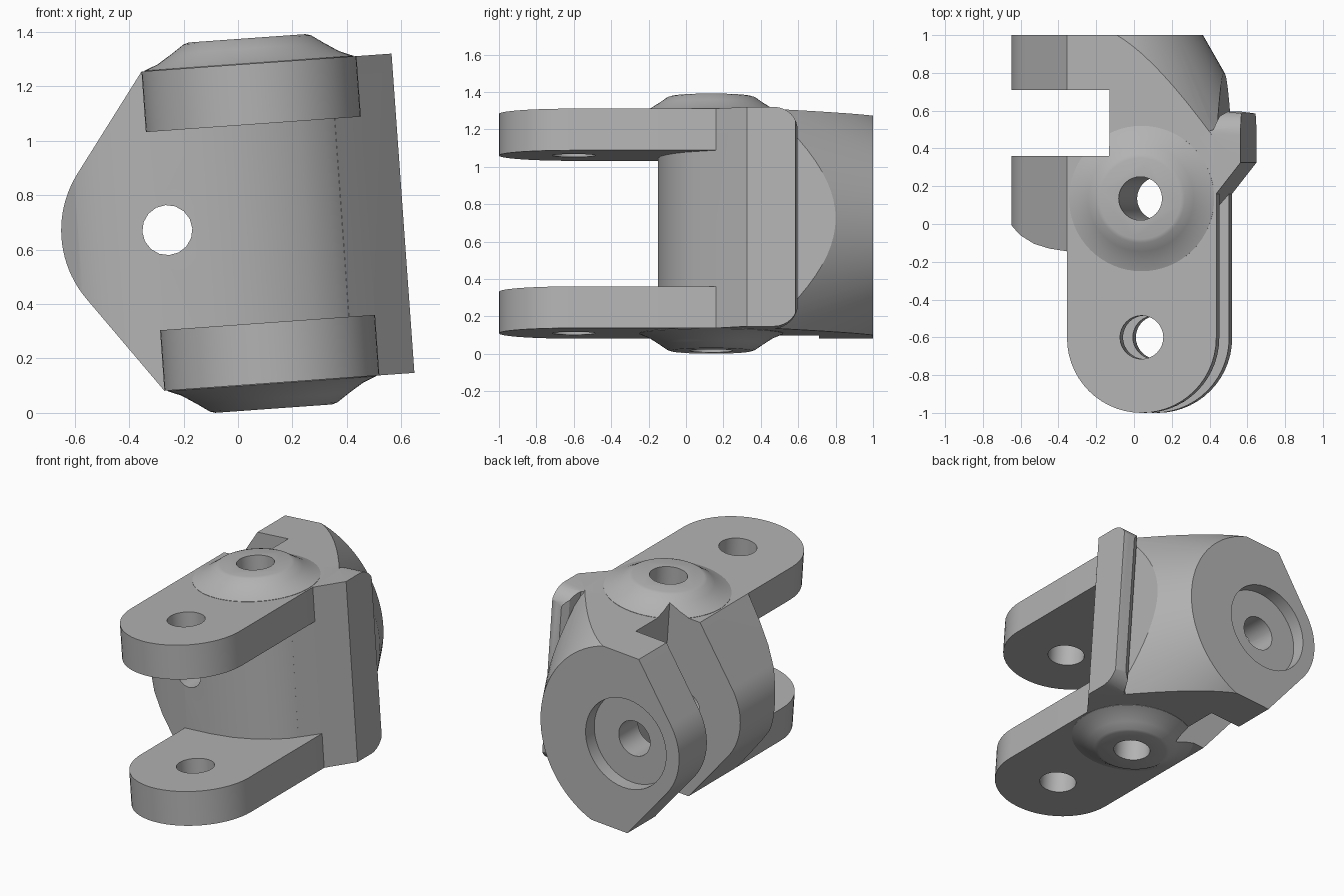
import bpy
import bmesh
from math import cos, sin, acos, atan2, hypot, radians, pi
from mathutils import Matrix, Vector

if "Cube" in bpy.data.objects:
    bpy.data.objects.remove(bpy.data.objects["Cube"], do_unlink=True)

HALF_W, HALF_H = 0.396, 0.588      # arm half width, body half height
ARM_INNER = 0.365                  # inner face of each arm
PIVOT_Y, ARM_HOLE_Y = 0.135, -0.6
LUG_X, LUG_R = -0.343, 0.39        # axis and radius of the rear lug

grey = bpy.data.materials.new("plain_grey")
grey.use_nodes = True
grey.diffuse_color = (0.45, 0.45, 0.45, 1)
grey.node_tree.nodes["Principled BSDF"].inputs["Base Color"].default_value = grey.diffuse_color


def arc(cx, cy, r, start, end, n):
    return [(cx + r * cos(start + (end - start) * i / n),
             cy + r * sin(start + (end - start) * i / n)) for i in range(n + 1)]


def finish(name, bm):
    bmesh.ops.recalc_face_normals(bm, faces=bm.faces)
    mesh = bpy.data.meshes.new(name)
    bm.to_mesh(mesh)
    bm.free()
    mesh.materials.append(grey)
    ob = bpy.data.objects.new(name, mesh)
    bpy.context.collection.objects.link(ob)
    return ob


def prism(name, outline, axis, lo, hi):
    """Extrude a 2D outline along x, y or z."""
    place = {"x": lambda a, b: (lo, a, b), "y": lambda a, b: (a, lo, b),
             "z": lambda a, b: (a, b, lo)}[axis]
    bm = bmesh.new()
    face = bm.faces.new([bm.verts.new(place(a, b)) for a, b in outline])
    new = bmesh.ops.extrude_face_region(bm, geom=[face])["geom"]
    step = Vector([(hi - lo) * (axis == k) for k in "xyz"])
    bmesh.ops.translate(bm, vec=step, verts=[v for v in new if isinstance(v, bmesh.types.BMVert)])
    return finish(name, bm)


def rod(name, axis, cx, cy, r, lo, hi, n=32):
    return prism(name, arc(cx, cy, r, 0, 2 * pi, n)[:-1], axis, lo, hi)


def frustum(name, rings, place, n=64):
    """Stack circles given as (radius, position), closed at both ends."""
    bm = bmesh.new()
    loops = [[bm.verts.new(place(r * cos(2 * pi * i / n), r * sin(2 * pi * i / n), t))
              for i in range(n)] for r, t in rings]
    for a, b in zip(loops, loops[1:]):
        for i in range(n):
            j = (i + 1) % n
            bm.faces.new((a[i], a[j], b[j], b[i]))
    bm.faces.new(loops[0])
    bm.faces.new(loops[-1])
    return finish(name, bm)


def combine(target, other, operation):
    mod = target.modifiers.new("join", "BOOLEAN")
    mod.operation, mod.solver, mod.object = operation, "EXACT", other
    deps = bpy.context.evaluated_depsgraph_get()
    mesh = bpy.data.meshes.new_from_object(target.evaluated_get(deps))
    target.modifiers.clear()
    target.data = mesh
    bpy.data.objects.remove(other, do_unlink=True)


# Body: side silhouette with a rounded lug tangent to the arm corners
dx, dz = -HALF_W - LUG_X, HALF_H
tangent = atan2(dz, dx) + acos(LUG_R / hypot(dx, dz))
silhouette = arc(LUG_X, 0, LUG_R, tangent, 2 * pi - tangent, 20)
silhouette += [(-HALF_W, -HALF_H), (HALF_W, -HALF_H), (HALF_W, HALF_H), (-HALF_W, HALF_H)]
body = prism("bracket_body", silhouette, "y", -0.4, 1.3)

# Curved front wall, seen in plan
plan = [(-0.735, 0), (-0.67, -0.06), (-0.59, -0.105), (-0.5, -0.13), (-0.38, -0.147),
        (-0.2, -0.15), (-0.05, -0.135), (0.07, -0.1), (0.17, -0.055), (0.26, 0.005),
        (HALF_W, 0.16), (0.6, 0.4), (0.6, 1.4), (-0.9, 1.4), (-0.9, 0)]
combine(body, prism("front_shape", plan, "z", -0.8, 0.8), "INTERSECT")

# Conical taper towards the back face
cone = frustum("rear_cone", [(1.48, -0.5), (0.625, 1.0)],
               lambda a, b, t: (LUG_X + a, t, b), 96)
combine(body, cone, "INTERSECT")

# Side flange with rounded rear corners
wedge = [(0.25, 0.1), (0.3, 0.049), (HALF_W, 0.16), (0.525, 0.325), (0.525, 0.585),
         (0.45, 0.595), (0.41, 0.57), (0.38, 0.5), (0.25, 0.45)]
flange = prism("side_flange", wedge, "z", -0.7, 0.7)
r = 0.13
corners = [(-0.2, -HALF_H)] + arc(0.6 - r, r - HALF_H, r, -pi / 2, 0, 8)
corners += arc(0.6 - r, HALF_H - r, r, 0, pi / 2, 8) + [(-0.2, HALF_H)]
combine(flange, prism("flange_shape", corners, "x", 0, 1), "INTERSECT")
combine(body, flange, "UNION")

# Mirrored arms with round ends, and pivot bosses
arm_plan = arc(0, -1 + HALF_W, HALF_W, pi, 2 * pi, 28)
arm_plan += [(HALF_W, 0.16), (0.2, 0.25), (-HALF_W + 0.1, 0.25), (-HALF_W, 0.16)]
for side in (1, -1):
    low, high = sorted((side * ARM_INNER, side * HALF_H))
    combine(body, prism("arm", arm_plan, "z", low, high), "UNION")
    rings = [(0.385, 0.5), (0.385, 0.59), (0.335, 0.61), (0.28, 0.645), (0.235, 0.676), (0.215, 0.682)]
    boss = frustum("boss", rings, lambda a, b, t: (a, PIVOT_Y + b, side * t))
    combine(body, boss, "UNION")

# Holes, counterbore and slot
slot = [(-1, 0.36), (-0.17, 0.36), (-0.17, 0.71), (-1, 0.71)]
cutters = [
    rod("pivot_hole", "z", 0, PIVOT_Y, 0.115, -1, 1),
    rod("arm_hole", "z", 0, ARM_HOLE_Y, 0.115, -1, 1),
    prism("lug_slot", slot, "z", -1, 1),
    rod("front_lug_hole", "y", LUG_X, 0, 0.092, -0.5, 0.5, 16),
    rod("rear_lug_hole", "y", LUG_X, 0, 0.115, 0.6, 1.2),
    rod("counterbore", "y", LUG_X, 0, 0.295, 0.91, 1.2, 48),
]
for cutter in cutters:
    combine(body, cutter, "DIFFERENCE")

# Lean the whole bracket and set it on the ground
body.data.transform(Matrix.Translation((0.0825, 0, 0.696)) @ Matrix.Rotation(radians(-4.1), 4, "Y"))
bpy.ops.object.select_all(action="DESELECT")
body.select_set(True)
bpy.context.view_layer.objects.active = body
bpy.ops.object.shade_smooth_by_angle(angle=radians(28))
